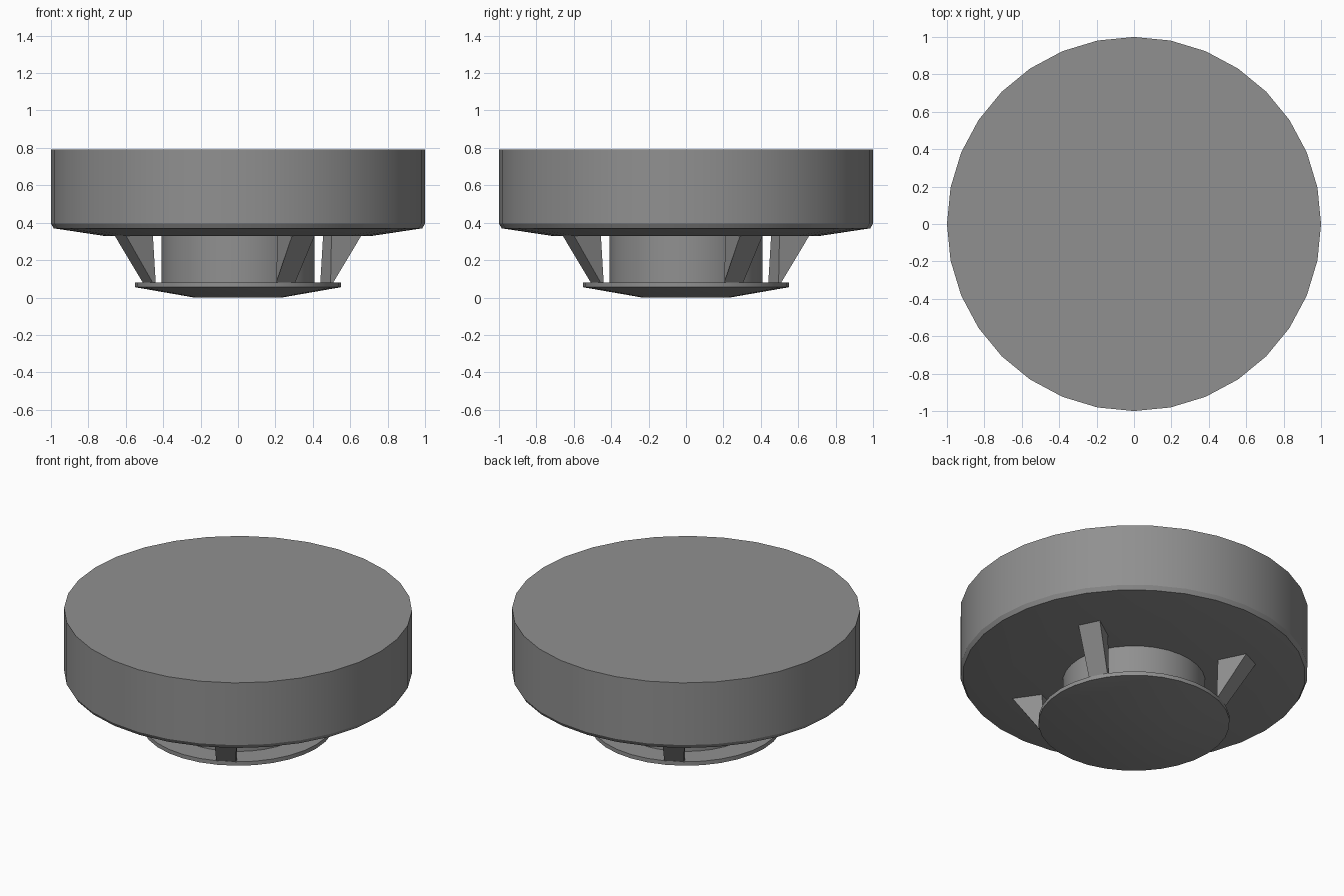
import bpy
import bmesh
import math
from mathutils import Matrix, Vector

cube = bpy.data.objects.get("Cube")
if cube:
    bpy.data.objects.remove(cube, do_unlink=True)

grey = bpy.data.materials.new("mid_grey")
grey.use_nodes = True
grey.diffuse_color = (0.28, 0.28, 0.28, 1)
grey.node_tree.nodes["Principled BSDF"].inputs["Base Color"].default_value = (0.28, 0.28, 0.28, 1)

SIDES = 32


def finish(bm, name, smooth=False):
    """Turn a bmesh into a named grey object."""
    bmesh.ops.recalc_face_normals(bm, faces=bm.faces)
    mesh = bpy.data.meshes.new(name)
    bm.to_mesh(mesh)
    bm.free()
    mesh.materials.append(grey)
    obj = bpy.data.objects.new(name, mesh)
    bpy.context.collection.objects.link(obj)
    if smooth:
        bpy.ops.object.select_all(action="DESELECT")
        obj.select_set(True)
        bpy.context.view_layer.objects.active = obj
        bpy.ops.object.shade_smooth_by_angle(angle=math.radians(30))


def turned(name, profile):
    """Closed round part from (radius, height) pairs, bottom to top."""
    bm = bmesh.new()
    rings = []
    for r, z in profile:
        angles = [math.tau * i / SIDES for i in range(SIDES)]
        rings.append([bm.verts.new((r * math.cos(a), r * math.sin(a), z)) for a in angles])
    for low, high in zip(rings, rings[1:]):
        for i in range(SIDES):
            j = (i + 1) % SIDES
            bm.faces.new((low[i], low[j], high[j], high[i]))
    bm.faces.new(rings[0][::-1])
    bm.faces.new(rings[-1])
    finish(bm, name, smooth=True)


# Main housing, sensor core and lower cap
turned("housing", [(0.72, 0.33), (0.985, 0.37), (1, 0.395), (1, 0.79)])
turned("core", [(0.41, 0.07), (0.41, 0.34)])
turned("lower_cap", [(0.235, 0), (0.55, 0.055), (0.55, 0.08)])

# Four tapering fins between cap and housing
BOTTOM = [(0.205, -0.495), (0.203, -0.508), (0.305, -0.455), (0.30, -0.44)]
TOP = [(0.21, -0.50), (0.29, -0.66), (0.41, -0.60), (0.31, -0.455)]
for k in range(4):
    turn = Matrix.Rotation(k * math.pi / 2, 3, "Z")
    bm = bmesh.new()
    low = [bm.verts.new(turn @ Vector((x, y, 0.078))) for x, y in BOTTOM]
    high = [bm.verts.new(turn @ Vector((x, y, 0.332))) for x, y in TOP]
    for i in range(4):
        j = (i + 1) % 4
        bm.faces.new((low[i], low[j], high[j], high[i]))
    bm.faces.new(low[::-1])
    bm.faces.new(high)
    finish(bm, f"fin_{k + 1}")
